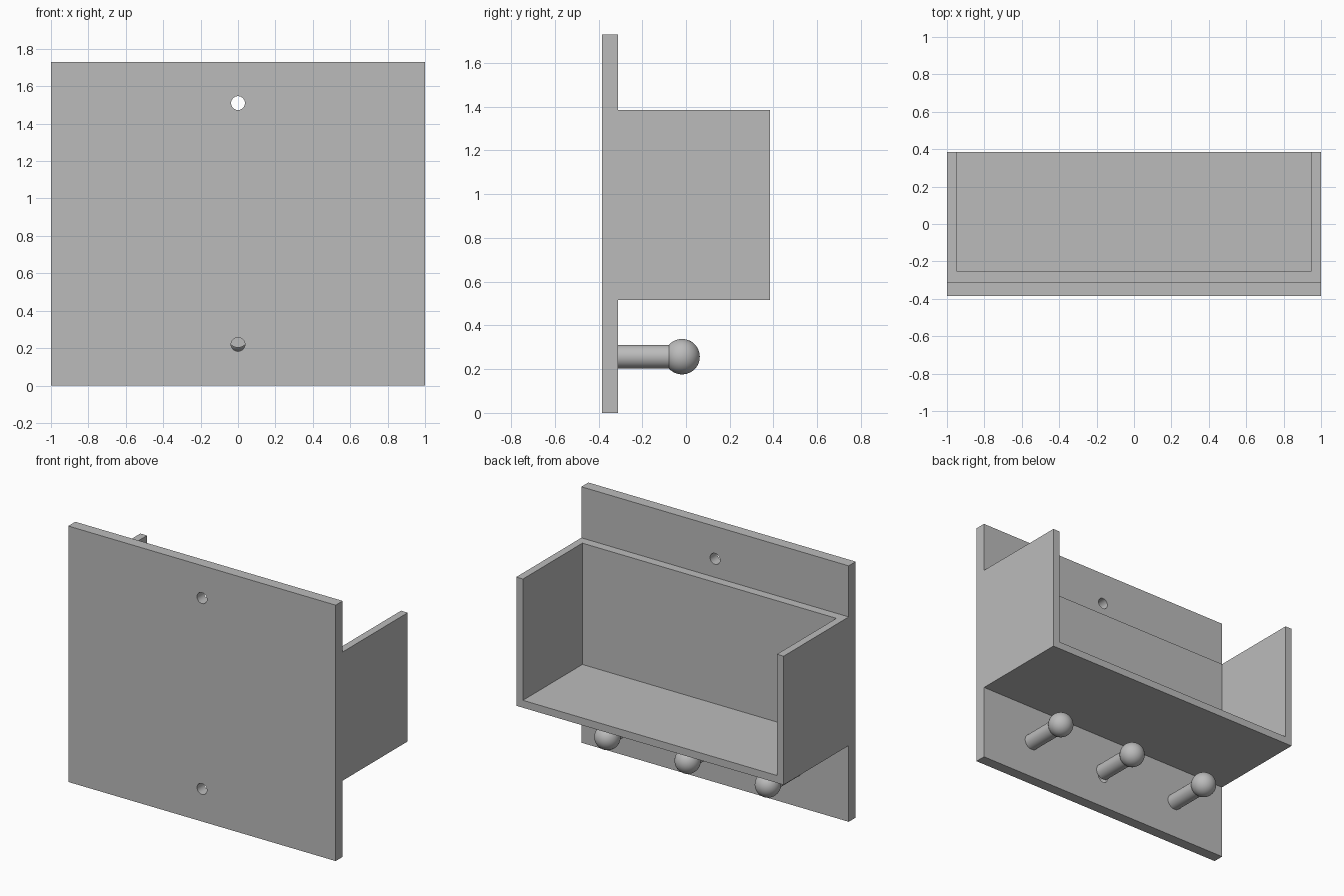
import bpy
import math

default_cube = bpy.data.objects.get("Cube")
if default_cube:
    bpy.data.objects.remove(default_cube, do_unlink=True)

# Single plain grey material
grey = bpy.data.materials.new("plain_grey")
grey.use_nodes = True
colour = (0.5, 0.5, 0.5, 1)
grey.diffuse_color = colour
grey.node_tree.nodes["Principled BSDF"].inputs["Base Color"].default_value = colour


def finish(name):
    obj = bpy.context.object
    obj.name = name
    obj.data.materials.append(grey)
    return obj


def box(name, low, high):
    centre = [(a + b) / 2 for a, b in zip(low, high)]
    bpy.ops.mesh.primitive_cube_add(size=1, location=centre)
    obj = finish(name)
    obj.scale = [b - a for a, b in zip(low, high)]
    bpy.ops.object.transform_apply(location=False, rotation=False, scale=True)
    return obj


def rod(name, x, z, radius, y_start, y_end):
    bpy.ops.mesh.primitive_cylinder_add(
        vertices=48, radius=radius, depth=y_end - y_start,
        location=(x, (y_start + y_end) / 2, z), rotation=(math.pi / 2, 0, 0))
    obj = finish(name)
    bpy.ops.object.shade_smooth_by_angle()
    return obj


def cut(target, cutter):
    cutter.hide_render = True
    mod = target.modifiers.new("cut", 'BOOLEAN')
    mod.operation = 'DIFFERENCE'
    mod.solver = 'EXACT'
    mod.object = cutter
    bpy.ops.object.select_all(action='DESELECT')
    bpy.context.view_layer.objects.active = target
    target.select_set(True)
    bpy.ops.object.modifier_apply(modifier=mod.name)
    bpy.data.objects.remove(cutter, do_unlink=True)


plate_y = -0.31   # rear face of the mounting plate
rear_y = 0.385    # open edge of the tray

# Mounting plate with two screw holes
plate = box("mounting_plate", (-1, -0.385, 0), (1, plate_y, 1.73))
for z in (0.22, 1.51):
    cut(plate, rod("hole_cutter", 0, z, 0.037, -0.5, -0.2))
bpy.ops.object.shade_smooth_by_angle()

# Tray with a floor, two sides and a wall against the plate
tray = box("tray", (-1, plate_y, 0.515), (1, rear_y, 1.385))
cut(tray, box("tray_cutter", (-0.95, -0.25, 0.565), (0.95, 0.6, 1.6)))

# Row of three pegs with ball ends
peg_z = 0.257
ball_y = -0.018
for side, x in (("right", -0.6), ("middle", 0), ("left", 0.6)):
    rod(side + "_peg", x, peg_z, 0.054, plate_y, ball_y)
    bpy.ops.mesh.primitive_uv_sphere_add(
        segments=48, ring_count=24, radius=0.081, location=(x, ball_y, peg_z))
    finish(side + "_peg_ball")
    bpy.ops.object.shade_smooth()
